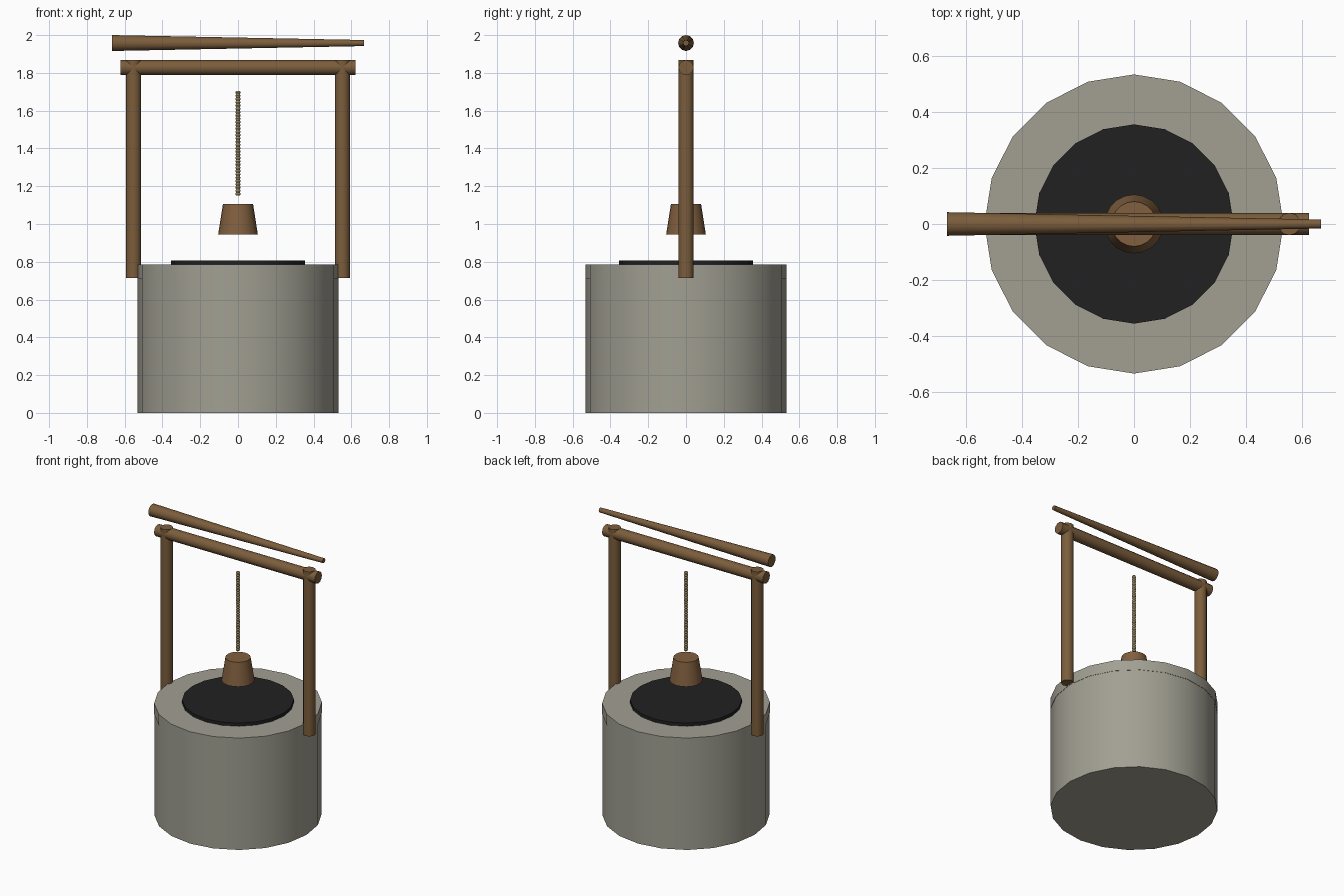
import bpy, math
from mathutils import Matrix

if "Cube" in bpy.data.objects:
    bpy.data.objects.remove(bpy.data.objects["Cube"])


def material(name, rgb):
    m = bpy.data.materials.new(name)
    m.use_nodes = True
    m.diffuse_color = (*rgb, 1)
    m.node_tree.nodes["Principled BSDF"].inputs["Base Color"].default_value = (*rgb, 1)
    return m


stone = material("stone", (0.36, 0.35, 0.29))
wood = material("wood", (0.20, 0.11, 0.045))
bucket_wood = material("bucket wood", (0.22, 0.115, 0.05))
rope_fibre = material("rope fibre", (0.45, 0.36, 0.19))
dark = material("dark water", (0.015, 0.015, 0.015))


def finish(name, mat):
    ob = bpy.context.object
    ob.name = name
    ob.data.materials.append(mat)
    bpy.ops.object.shade_smooth_by_angle(angle=math.radians(35))
    return ob


def tapered(name, mat, r_low, r_high, low, high, sides, x=0):
    """Upright cylinder or cone between two heights."""
    bpy.ops.mesh.primitive_cone_add(vertices=sides, radius1=r_low, radius2=r_high,
                                    depth=high - low, location=(x, 0, (low + high) / 2))
    return finish(name, mat)


def pole(name, mat, r_left, r_right, x0, x1, z, sides):
    """Pole lying along x."""
    bpy.ops.mesh.primitive_cone_add(vertices=sides, radius1=r_left, radius2=r_right,
                                    depth=x1 - x0, location=((x0 + x1) / 2, 0, z),
                                    rotation=(0, math.pi / 2, 0))
    return finish(name, mat)


# Stone wall, rim and dark opening
tapered("well_wall", stone, 0.531, 0.531, 0, 0.72, 20)
tapered("well_rim", stone, 0.533, 0.533, 0.71, 0.785, 20)
tapered("well_opening", dark, 0.355, 0.355, 0.78, 0.807, 20)

# Wooden frame
for side, x in (("right", -0.553), ("left", 0.553)):
    tapered(side + "_post", wood, 0.04, 0.04, 0.715, 1.868, 12, x)
pole("cross_beam", wood, 0.04, 0.04, -0.623, 0.623, 1.828, 12)
pole("top_pole", wood, 0.042, 0.016, -0.666, 0.666, 1.958, 12)

# Bucket
tapered("bucket", bucket_wood, 0.105, 0.08, 0.945, 1.105, 20)

# Rope: a column of stacked ridges
ridges, sides = 32, 10
low, high = 1.15, 1.705
verts, faces = [], []
rings = 2 * ridges + 1
for i in range(rings):
    r = 0.014 if i % 2 else 0.01
    z = low + (high - low) * i / (rings - 1)
    for k in range(sides):
        a = math.tau * k / sides
        verts.append((r * math.cos(a), r * math.sin(a), z))
for i in range(rings - 1):
    for k in range(sides):
        n = (k + 1) % sides
        faces.append((i * sides + k, i * sides + n, (i + 1) * sides + n, (i + 1) * sides + k))
faces.append(tuple(reversed(range(sides))))
faces.append(tuple(range((rings - 1) * sides, rings * sides)))
mesh = bpy.data.meshes.new("rope")
mesh.from_pydata(verts, [], faces)
mesh.materials.append(rope_fibre)
rope = bpy.data.objects.new("rope", mesh)
bpy.context.collection.objects.link(rope)
